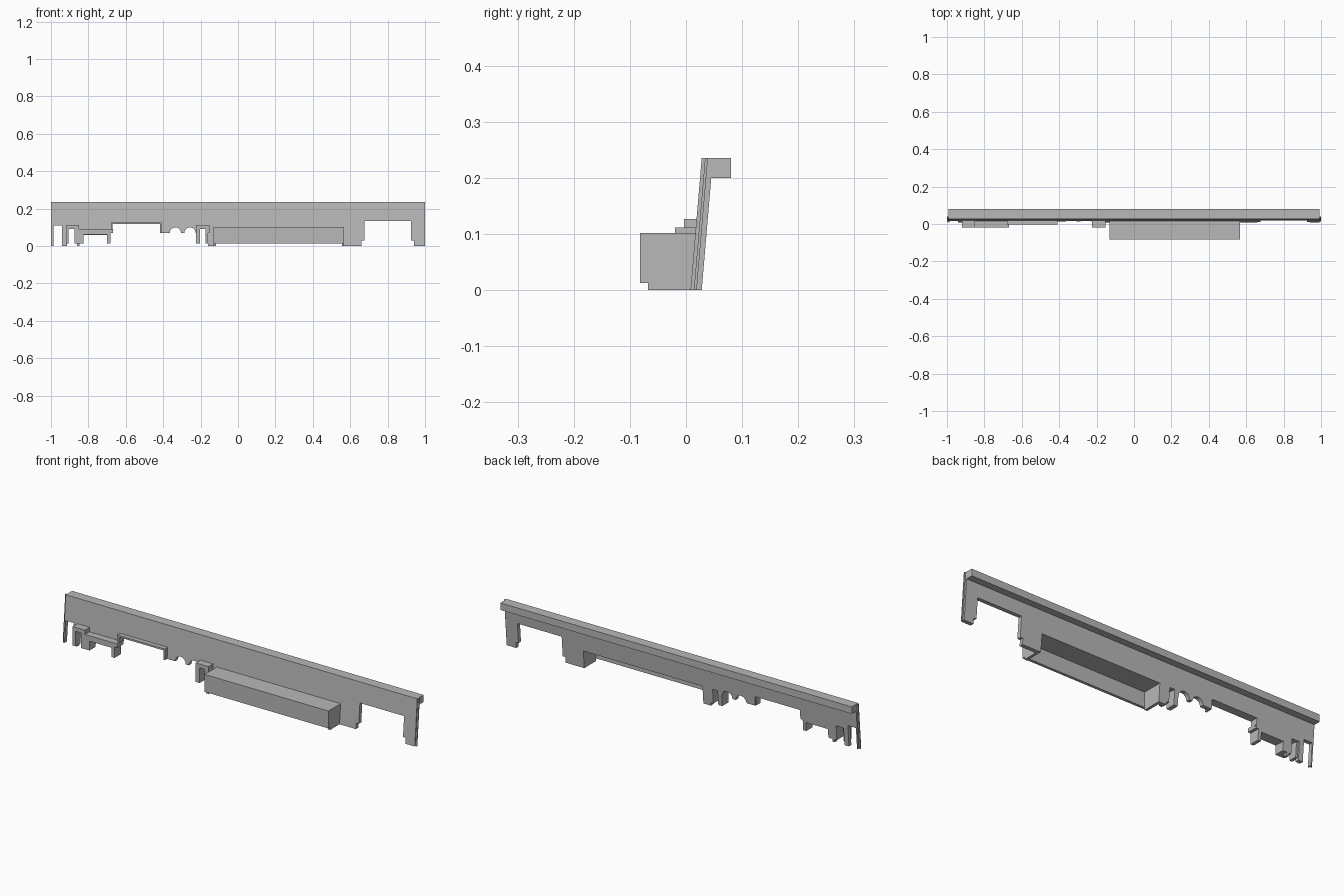
import bpy, bmesh, math

if "Cube" in bpy.data.objects:
    bpy.data.objects.remove(bpy.data.objects["Cube"])

grey = bpy.data.materials.new("plain grey")
grey.diffuse_color = (0.48, 0.48, 0.48, 1)
grey.use_nodes = True
grey.node_tree.nodes["Principled BSDF"].inputs["Base Color"].default_value = grey.diffuse_color
TOP = 0.236


def slant(z):
    """Front surface of the leaning panel."""
    return 0.008 + 0.085 * z


def prism(name, outline, front, back):
    """Solid from an (x, z) outline; front and back give y for each height."""
    bm = bmesh.new()
    f = [bm.verts.new((x, front(z), z)) for x, z in outline]
    b = [bm.verts.new((x, back(z), z)) for x, z in outline]
    bm.faces.new(f)
    bm.faces.new(b[::-1])
    for i in range(len(f)):
        j = (i + 1) % len(f)
        bm.faces.new((f[j], f[i], b[i], b[j]))
    bmesh.ops.recalc_face_normals(bm, faces=bm.faces)
    me = bpy.data.meshes.new(name)
    bm.to_mesh(me)
    bm.free()
    me.materials.append(grey)
    ob = bpy.data.objects.new(name, me)
    bpy.context.collection.objects.link(ob)
    return ob


def rect(x0, x1, z0, z1):
    return [(x0, z0), (x1, z0), (x1, z1), (x0, z1)]


def arch(cx, r, z):
    """Half-round cutout, left to right."""
    return [(cx - r * math.cos(math.pi * i / 12), z + r * math.sin(math.pi * i / 12))
            for i in range(13)]


def panel_back(z):
    return slant(z) + 0.02


def embed(z):
    return slant(z) + 0.012


# Leaning panel with its cut lower edge
edge = [(-.993, TOP), (-.993, 0), (-.986, 0), (-.986, .11), (-.94, .11), (-.94, 0),
        (-.915, 0), (-.915, .09), (-.873, .09), (-.873, .015), (-.86, .015), (-.86, 0),
        (-.848, 0), (-.848, .015), (-.825, .015), (-.825, .06), (-.70, .06),
        (-.70, .015), (-.683, .015), (-.683, .07), (-.67, .07), (-.67, .118),
        (-.415, .118), (-.415, .07)]
edge += arch(-.335, .03, .07) + arch(-.257, .03, .07)
edge += [(-.225, .07), (-.225, .015), (-.203, .015), (-.203, .09), (-.175, .09),
         (-.175, .015), (-.16, .015), (-.16, 0), (-.118, 0), (-.118, .09), (.555, .09),
         (.555, 0), (.66, 0), (.66, .03), (.675, .03), (.675, .133), (.925, .133),
         (.925, .03), (.94, .03), (.94, 0), (.993, 0), (.993, TOP)]
prism("panel", edge, slant, panel_back)

# Thin tongues along both ends
for side, s in (("left", -1), ("right", 1)):
    prism(side + "_end_tongue", rect(s * .99, s, 0, TOP),
          lambda z: slant(z) + .006, lambda z: slant(z) + .011)

# Top flange at the rear
prism("top_flange", rect(-.993, .993, .2, TOP), lambda z: slant(z) + .012, lambda z: .08)

# Small hoods: shells open at the bottom and rear
hoods = {
    "left_hood": (-.02, [(-.92, .112), (-.92, .015), (-.905, .015), (-.905, .092),
                         (-.873, .092), (-.873, .015), (-.85, .015), (-.85, .112)]),
    "wide_hood": (-.02, [(-.85, .09), (-.85, .015), (-.825, .015), (-.825, .062),
                         (-.70, .062), (-.70, .015), (-.683, .015), (-.683, .07),
                         (-.668, .07), (-.668, .09)]),
    "centre_hood": (-.02, [(-.225, .112), (-.225, .015), (-.203, .015), (-.203, .092),
                           (-.175, .092), (-.175, .015), (-.16, .015), (-.16, .07),
                           (-.153, .07), (-.153, .112)]),
    "long_rim": (-.004, [(-.68, .127), (-.68, .07), (-.67, .07), (-.67, .118),
                         (-.417, .118), (-.417, .07), (-.41, .07), (-.41, .127)]),
}
for name, (y, outline) in hoods.items():
    prism(name, outline, lambda z, y=y: y, embed)

# Large housing: roof, front wall and end walls, open below and behind
prism("housing_roof", rect(-.132, .568, .09, .102), lambda z: -.082, embed)
prism("housing_front", rect(-.132, .568, .013, .095), lambda z: -.082, lambda z: -.068)
for side, x0, x1 in (("left", -.132, -.118), ("right", .555, .568)):
    wall = prism("housing_%s_wall" % side, rect(x0, x1, 0, .095), lambda z: -.068, embed)
